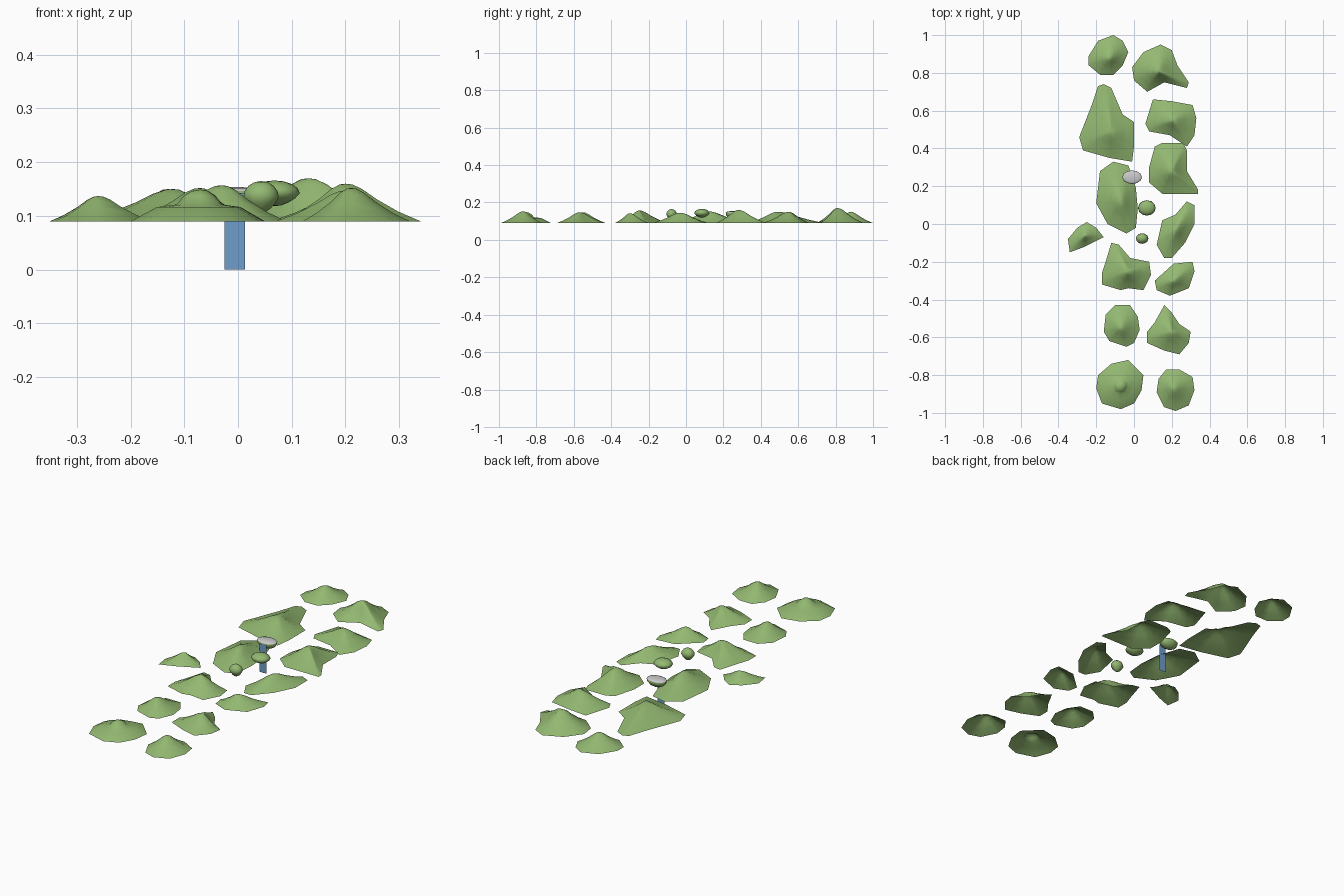
import bpy, bmesh, math
from mathutils import Vector

cube = bpy.data.objects.get("Cube")
if cube:
    bpy.data.objects.remove(cube, do_unlink=True)


def material(name, rgb):
    mat = bpy.data.materials.new(name)
    mat.use_nodes = True
    colour = (*rgb, 1)
    mat.diffuse_color = colour
    mat.node_tree.nodes["Principled BSDF"].inputs["Base Color"].default_value = colour
    return mat


GRASS = material("grass_green", (.29, .48, .165))
WATER = material("water_blue", (.16, .34, .6))
STONE = material("pale_stone", (.6, .6, .6))
BASE = .09
SLOPE = [(1, 0), (.7, .26), (.42, .58), (.22, .86), (.09, .98)]
KNOB = [(1, 0), (.62, .45), (.34, .53), (.24, .8), (.12, .96)]


def finish(name, bm, *mats, smooth=True):
    bmesh.ops.recalc_face_normals(bm, faces=bm.faces)
    mesh = bpy.data.meshes.new(name)
    bm.to_mesh(mesh)
    bm.free()
    for mat in mats:
        mesh.materials.append(mat)
    for poly in mesh.polygons:
        poly.use_smooth = smooth
    obj = bpy.data.objects.new(name, mesh)
    bpy.context.collection.objects.link(obj)
    return obj


def hill(name, peak, height, outline, profile=SLOPE):
    """Open-bottomed hill: shoreline in hundredths, shrunk ring by ring to the peak."""
    bm = bmesh.new()
    top = Vector(peak) / 100
    shore = [Vector(p) / 100 for p in outline]
    rings = []
    for spread, rise in profile:
        ring = [top.lerp(p, spread) for p in shore]
        rings.append([bm.verts.new((p.x, p.y, BASE + rise * height)) for p in ring])
    tip = bm.verts.new((top.x, top.y, BASE + height))
    n = len(shore)
    for i in range(n):
        j = (i + 1) % n
        for low, high in zip(rings, rings[1:]):
            bm.faces.new((low[i], low[j], high[j], high[i]))
        bm.faces.new((rings[-1][i], rings[-1][j], tip))
    if sum(f.normal.z for f in bm.faces) < 0:
        bmesh.ops.reverse_faces(bm, faces=bm.faces)
    return finish(name, bm, GRASS)


def boulder(name, centre, size, taper):
    """Rounded stone, narrower towards its foot."""
    bm = bmesh.new()
    bmesh.ops.create_uvsphere(bm, u_segments=12, v_segments=8, radius=1)
    for v in bm.verts:
        pinch = 1 + taper * min(v.co.z, 0)
        v.co = Vector((v.co.x * pinch * size[0], v.co.y * pinch * size[1],
                       v.co.z * size[2])) + Vector(centre)
    return finish(name, bm, GRASS)


# Western row of hills, back to front
hill("back_west_hill", (-13, 88), .06,
     [(-11, 100), (-6, 97), (-3, 91), (-6, 84), (-11, 79), (-18, 79), (-24, 84), (-24, 89), (-19, 97)])
hill("long_west_hill", (-12, 49), .06,
     [(-16, 74), (-12, 72), (-6, 58), (0, 54), (0, 41), (-1, 33), (-13, 35), (-27, 39), (-29, 46),
      (-22, 64), (-19, 73)])
hill("middle_west_hill", (-7, 12), .062,
     [(-11, 33), (-3, 31), (1, 19), (2, 8), (1, -2), (-4, -5), (-14, 0), (-20, 11), (-18, 28)])
hill("small_outer_hill", (-26, -6), .047,
     [(-25, 1), (-20, -2), (-16, -7), (-26, -12), (-34, -15), (-35, -8), (-30, -2)])
hill("bent_west_hill", (-3, -25), .067,
     [(-12, -10), (-8, -11), (-2, -18), (8, -20), (9, -27), (5, -35), (-3, -34), (-7, -35),
      (-17, -32), (-17, -26), (-15, -20)])
hill("round_west_hill", (-7, -55), .057,
     [(-10, -43), (-2, -43), (2, -49), (3, -56), (0, -63), (-4, -65), (-13, -62), (-16, -57), (-15, -48)])
hill("front_west_hill", (-7, -86), .059,
     [(-12, -74), (-3, -72), (5, -80), (4, -88), (0, -95), (-7, -98), (-17, -95), (-20, -87), (-19, -80)],
     KNOB)

# Eastern row of hills, back to front
hill("back_east_hill", (13, 81), .08,
     [(14, 95), (20, 92), (23, 84), (29, 75), (28, 72), (16, 75), (7, 70), (0, 76), (-1, 83), (5, 91)])
hill("second_east_hill", (21, 55), .06,
     [(10, 66), (20, 65), (31, 63), (33, 56), (32, 47), (28, 41), (19, 47), (8, 49), (6, 53)])
hill("middle_east_hill", (20, 28), .07,
     [(15, 43), (26, 43), (28, 39), (28, 28), (34, 18), (34, 16), (15, 16), (8, 22), (8, 30), (11, 41)])
hill("slanted_east_hill", (22, -3), .055,
     [(28, 12), (32, 10), (32, 0), (27, -10), (20, -18), (16, -18), (12, -11), (15, 2), (22, 5)])
hill("small_east_hill", (21, -30), .052,
     [(21, -21), (31, -20), (32, -25), (29, -34), (19, -38), (12, -35), (11, -30)])
hill("pointed_east_hill", (20, -57), .057,
     [(16, -43), (20, -47), (24, -53), (30, -57), (29, -63), (24, -69), (16, -67), (7, -63), (7, -57),
      (11, -52)])
hill("front_east_hill", (21, -87), .062,
     [(17, -77), (24, -77), (31, -81), (32, -88), (29, -96), (22, -99), (16, -97), (12, -89), (13, -82)])

# Floating boulders
boulder("wide_boulder", (.068, .085, .142), (.047, .041, .024), .3)
boulder("tall_boulder", (.043, -.077, .135), (.033, .028, .03), .35)

# Spring stone: rounded green bowl with a pale, nearly flat top
bm = bmesh.new()
bmesh.ops.create_uvsphere(bm, u_segments=12, v_segments=8, radius=1)
for face in bm.faces:
    face.material_index = int(face.calc_center_median().z > .1)
for v in bm.verts:
    depth = .008 if v.co.z > 0 else .036
    v.co = Vector((v.co.x * .052 - .01, v.co.y * .036 + .248, v.co.z * depth + .146))
finish("spring_stone", bm, GRASS, STONE)

# Waterfall sheet dropping from the spring stone
bm = bmesh.new()
corners = [(-.025, 0), (.013, 0), (.013, .143), (-.025, .143)]
bm.faces.new([bm.verts.new((x, .209, z)) for x, z in corners])
finish("waterfall", bm, WATER, smooth=False)
